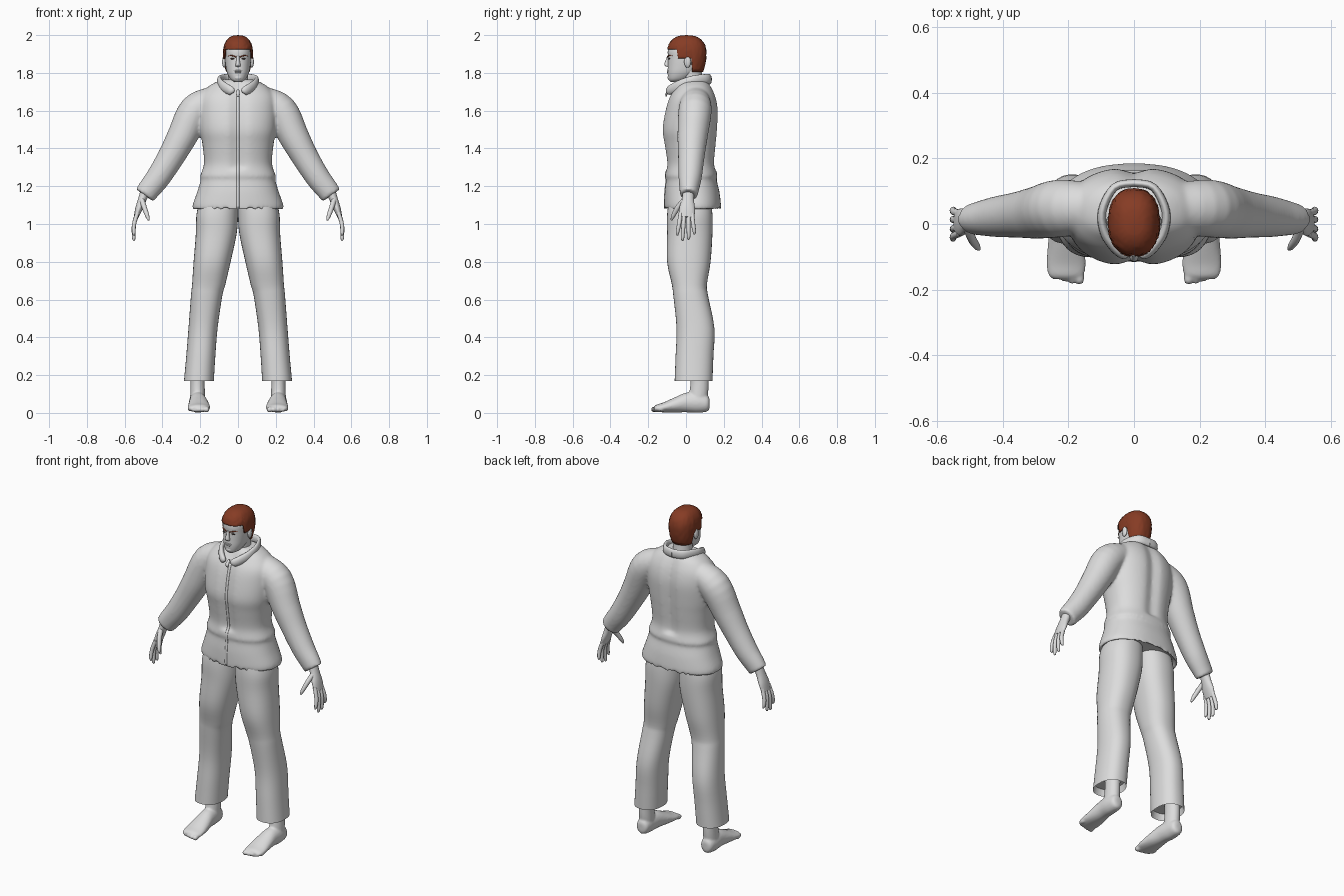
import bpy, bmesh, math, random
from mathutils import Vector, Matrix

cube = bpy.data.objects.get("Cube")
if cube:
    bpy.data.objects.remove(cube)
random.seed(4)


def material(name, rgb):
    m = bpy.data.materials.new(name)
    m.use_nodes = True
    m.diffuse_color = (*rgb, 1)
    bsdf = next(n for n in m.node_tree.nodes if n.type == 'BSDF_PRINCIPLED')
    bsdf.inputs["Base Color"].default_value = (*rgb, 1)
    bsdf.inputs["Roughness"].default_value = 0.8
    return m


GREY = material("pale grey", (0.72, 0.72, 0.72))
RED = material("red brown hair", (0.24, 0.045, 0.018))
DARK = material("dark eye", (0.07, 0.05, 0.045))


def spline(rows, steps):
    """Smooth interpolation of rows of numbers."""
    rows = [Vector(r) for r in rows]
    out = []
    for i in range(len(rows) - 1):
        a, b, c, d = rows[max(i - 1, 0)], rows[i], rows[i + 1], rows[min(i + 2, len(rows) - 1)]
        for k in range(steps):
            t = k / steps
            out.append(b + (c - a) * (t / 2) + (a * 2 - b * 5 + c * 4 - d) * (t * t / 2)
                       + (b * 3 - a - c * 3 + d) * (t ** 3 / 2))
    return out + [rows[-1]]


def loft(bm, rows, axis=None, hint=(0, 1, 0), seg=24, steps=4, power=2, hollow=0):
    """Skin oval rings (x, y, z, radius across, radius along hint) along a path."""
    rows = spline(rows, steps)
    if hollow:
        x, y, z, a, b = rows[0]
        rows.insert(0, Vector((x, y, z + hollow, a * 0.9, b * 0.9)))
    loops = []
    for i, r in enumerate(rows):
        c = Vector(r[:3])
        d = Vector(axis) if axis else Vector(rows[min(i + 1, len(rows) - 1)][:3]) - Vector(rows[max(i - 1, 0)][:3])
        across = Vector(hint).cross(d).normalized()
        up = d.cross(across).normalized()
        loop = []
        for k in range(seg):
            t = math.tau * k / seg
            u, v = (math.copysign(abs(f) ** (2 / power), f) for f in (math.cos(t), math.sin(t)))
            loop.append(bm.verts.new(c + across * u * max(r[3], 0.001) + up * v * max(r[4], 0.001)))
        loops.append(loop)
    for p, q in zip(loops, loops[1:]):
        for k in range(seg):
            bm.faces.new((p[k], p[(k + 1) % seg], q[(k + 1) % seg], q[k]))
    bm.faces.new(loops[0][::-1])
    bm.faces.new(loops[-1])


def ball(bm, at, size, seg=16):
    m = Matrix.Translation(at) @ Matrix.Diagonal((*size, 1))
    bmesh.ops.create_uvsphere(bm, u_segments=seg, v_segments=seg // 2, radius=1, matrix=m)


def finish(name, bm, mat, mirror=False, blend=0, smooth=8):
    bmesh.ops.recalc_face_normals(bm, faces=bm.faces)
    me = bpy.data.meshes.new(name)
    bm.to_mesh(me)
    bm.free()
    me.materials.append(mat)
    me.shade_smooth()
    me.set_sharp_from_angle(angle=math.radians(55))
    ob = bpy.data.objects.new(name, me)
    bpy.context.scene.collection.objects.link(ob)
    if mirror:
        ob.modifiers.new("mirror", 'MIRROR')
    if blend:
        mod = ob.modifiers.new("blend", 'REMESH')
        mod.mode, mod.voxel_size, mod.use_smooth_shade = 'VOXEL', blend, True
        mod = ob.modifiers.new("soften", 'SMOOTH')
        mod.factor, mod.iterations = 0.5, smooth
    return ob


UP = (0, 0, 1)

# Jacket: flared body with both sleeves blended in
bm = bmesh.new()
loft(bm, [(0, .035, 1.072, .236, .148), (0, .035, 1.10, .24, .15), (0, .032, 1.17, .216, .145),
          (0, .028, 1.235, .197, .134), (0, .028, 1.255, .2, .139), (0, .025, 1.32, .18, .129),
          (0, .022, 1.42, .188, .14), (0, .02, 1.50, .202, .149), (0, .03, 1.60, .207, .143),
          (0, .035, 1.67, .2, .126), (0, .04, 1.72, .165, .1), (0, .04, 1.75, .12, .08),
          (0, .04, 1.765, .08, .06)], axis=UP, seg=64, power=2.3, hollow=.03)
for v in bm.verts:  # centre grooves of chest and back
    if v.co.z > 1.3:
        v.co.y -= (v.co.y - .03) * 0.13 * math.exp(-(v.co.x / .035) ** 2)
for s in (1, -1):
    loft(bm, [(s * .13, .05, 1.66, .07, .075), (s * .225, .048, 1.60, .088, .088),
              (s * .295, .035, 1.465, .08, .08), (s * .355, .028, 1.355, .071, .07),
              (s * .42, .022, 1.25, .065, .062), (s * .47, .017, 1.185, .06, .052),
              (s * .494, .015, 1.152, .056, .046)], seg=32)
jacket = finish("jacket", bm, GREY, blend=.008)

# Front closing strip laid on the jacket
bm = bmesh.new()
bmesh.ops.create_grid(bm, x_segments=2, y_segments=50, size=1,
                      matrix=Matrix.Translation((0, -.3, 1.385)) @ Matrix.Rotation(math.pi / 2, 4, 'X')
                      @ Matrix.Diagonal((.007, .3, 1, 1)))
strip = finish("front_closure", bm, GREY)
wrap = strip.modifiers.new("lay", 'SHRINKWRAP')
wrap.target, wrap.wrap_method, wrap.use_project_y = jacket, 'PROJECT', True
wrap.offset = .002
strip.modifiers.new("thickness", 'SOLIDIFY').thickness = .004

# Collar and pull tab
bm = bmesh.new()
loft(bm, [(0, .125, 1.765, .012, .026), (.06, .112, 1.768, .012, .026), (.097, .04, 1.76, .013, .026),
          (.09, -.025, 1.738, .014, .027), (.06, -.07, 1.717, .016, .026),
          (.034, -.092, 1.703, .015, .022), (.026, -.096, 1.695, .006, .01)], hint=UP, seg=16)
finish("collar", bm, GREY, mirror=True)
bm = bmesh.new()
loft(bm, [(0, -.087, 1.712, .006, .005), (0, -.103, 1.692, .011, .006), (0, -.104, 1.675, .006, .004)],
     axis=UP, seg=12)
finish("pull_tab", bm, GREY)

# Trousers
bm = bmesh.new()
loft(bm, [(.207, .04, .17, .079, .1), (.197, .045, .3, .077, .1), (.185, .05, .45, .077, .1),
          (.166, .025, .62, .083, .092), (.155, .018, .68, .088, .093), (.137, .015, .8, .098, .115),
          (.115, .02, .95, .108, .12), (.11, .02, 1.05, .11, .12), (.1, .02, 1.13, .1, .11)],
     axis=UP, seg=36, power=2.3, hollow=.04)
finish("trouser_legs", bm, GREY, mirror=True)

# Bare feet with ankles and toes
bm = bmesh.new()
loft(bm, [(.215, .125, .05, .015, .025), (.215, .112, .05, .036, .043), (.215, .06, .055, .044, .055),
          (.211, 0, .055, .047, .052), (.208, -.06, .042, .055, .04), (.207, -.12, .029, .06, .026),
          (.207, -.155, .024, .055, .02), (.205, -.168, .02, .045, .014)], axis=(0, -1, 0), hint=UP)
loft(bm, [(.214, .06, .05, .04, .05), (.214, .068, .11, .039, .05), (.214, .072, .17, .038, .048),
          (.212, .07, .26, .042, .05)], axis=UP)
for i in range(5):
    r = .016 - .0015 * i
    ball(bm, (.167 + .022 * i, -.166 + .004 * i * i / 2, .018), (r, .02, r))
finish("feet", bm, GREY, mirror=True, blend=.006, smooth=4)

# Hands: palm, four fingers and thumb
bm = bmesh.new()
loft(bm, [(.488, .013, 1.18, .026, .03), (.507, .01, 1.13, .022, .032), (.525, .006, 1.08, .019, .042),
          (.54, .004, 1.035, .012, .04)], seg=20)
for base, tip, end in ((-.028, -.045, .94), (-.008, -.018, .912), (.013, .014, .918), (.032, .044, .945)):
    loft(bm, [(.532, base, 1.06, .011, .011), (.55, (base + tip) / 2, 1.0, .011, .011),
              (.552, tip, end + .015, .009, .009), (.548, tip, end, .004, .004)], seg=12)
loft(bm, [(.508, -.012, 1.125, .014, .014), (.495, -.045, 1.085, .013, .014),
          (.481, -.067, 1.045, .011, .011), (.473, -.077, 1.02, .005, .005)], seg=12)
finish("hands", bm, GREY, mirror=True)

# Neck, head, nose, lips and ears
bm = bmesh.new()
loft(bm, [(0, .045, 1.68, .065, .06), (0, .035, 1.74, .054, .055), (0, .025, 1.83, .055, .056)], axis=UP)
finish("neck", bm, GREY)
bm = bmesh.new()
loft(bm, [(0, -.06, 1.752, .018, .022), (0, -.042, 1.766, .04, .051), (0, -.02, 1.80, .058, .077),
          (0, -.006, 1.84, .066, .09), (0, 0, 1.88, .07, .095), (0, .001, 1.92, .071, .097),
          (0, .004, 1.96, .06, .084), (0, .005, 1.985, .035, .055)], axis=UP, seg=40, power=2.2)
finish("head", bm, GREY)
bm = bmesh.new()
loft(bm, [(0, -.092, 1.89, .008, .008), (0, -.096, 1.87, .008, .011), (0, -.1, 1.845, .013, .015),
          (0, -.097, 1.835, .013, .01), (0, -.092, 1.832, .005, .004)], axis=UP, seg=16)
finish("nose", bm, GREY)
bm = bmesh.new()
ball(bm, (0, -.094, 1.811), (.022, .007, .004))
ball(bm, (0, -.093, 1.803), (.018, .008, .005))
ball(bm, (0, -.084, 1.775), (.022, .014, .014))
finish("lips_and_chin", bm, GREY)
bm = bmesh.new()
ball(bm, (.074, .008, 1.858), (.01, .018, .031))
finish("ears", bm, GREY, mirror=True)

# Eyes and brows
bm = bmesh.new()
ball(bm, (.029, -.089, 1.875), (.013, .005, .0035))
finish("eyes", bm, DARK, mirror=True)
bm = bmesh.new()
loft(bm, [(.01, -.097, 1.884, .003, .003), (.03, -.091, 1.891, .004, .003),
          (.052, -.073, 1.89, .002, .002)], hint=UP, seg=8)
finish("brows", bm, RED, mirror=True)

# Short hair: cap with a hairline that drops behind the ears
bm = bmesh.new()
SEG, RINGS = 64, 16
loops = []
for j in range(RINGS):
    loop = []
    for k in range(SEG):
        a = math.tau * k / SEG
        u, v = (math.copysign(abs(f) ** .85, f) for f in (math.cos(a), math.sin(a)))
        low = 1.925 if v < -.5 else 1.875 if v < .25 else 1.805
        z = low + (1.997 - low) * math.sin(j / RINGS * math.pi / 2)
        if z > 1.9:
            size = (1 - ((z - 1.9) / .1) ** 2.4) ** (1 / 2.4)
        else:
            size = 1 - .2 * ((1.9 - z) / .1) ** 2
        size *= 1 + random.uniform(-.018, .018)
        loop.append(bm.verts.new((.079 * size * u, .004 + .104 * size * v, z)))
    loops.append(loop)
top = bm.verts.new((0, .004, 2.0))
for p, q in zip(loops, loops[1:]):
    for k in range(SEG):
        bm.faces.new((p[k], p[(k + 1) % SEG], q[(k + 1) % SEG], q[k]))
for k in range(SEG):
    bm.faces.new((loops[-1][k], loops[-1][(k + 1) % SEG], top))
hair = finish("hair", bm, RED)
hair.modifiers.new("thickness", 'SOLIDIFY').thickness = .008
